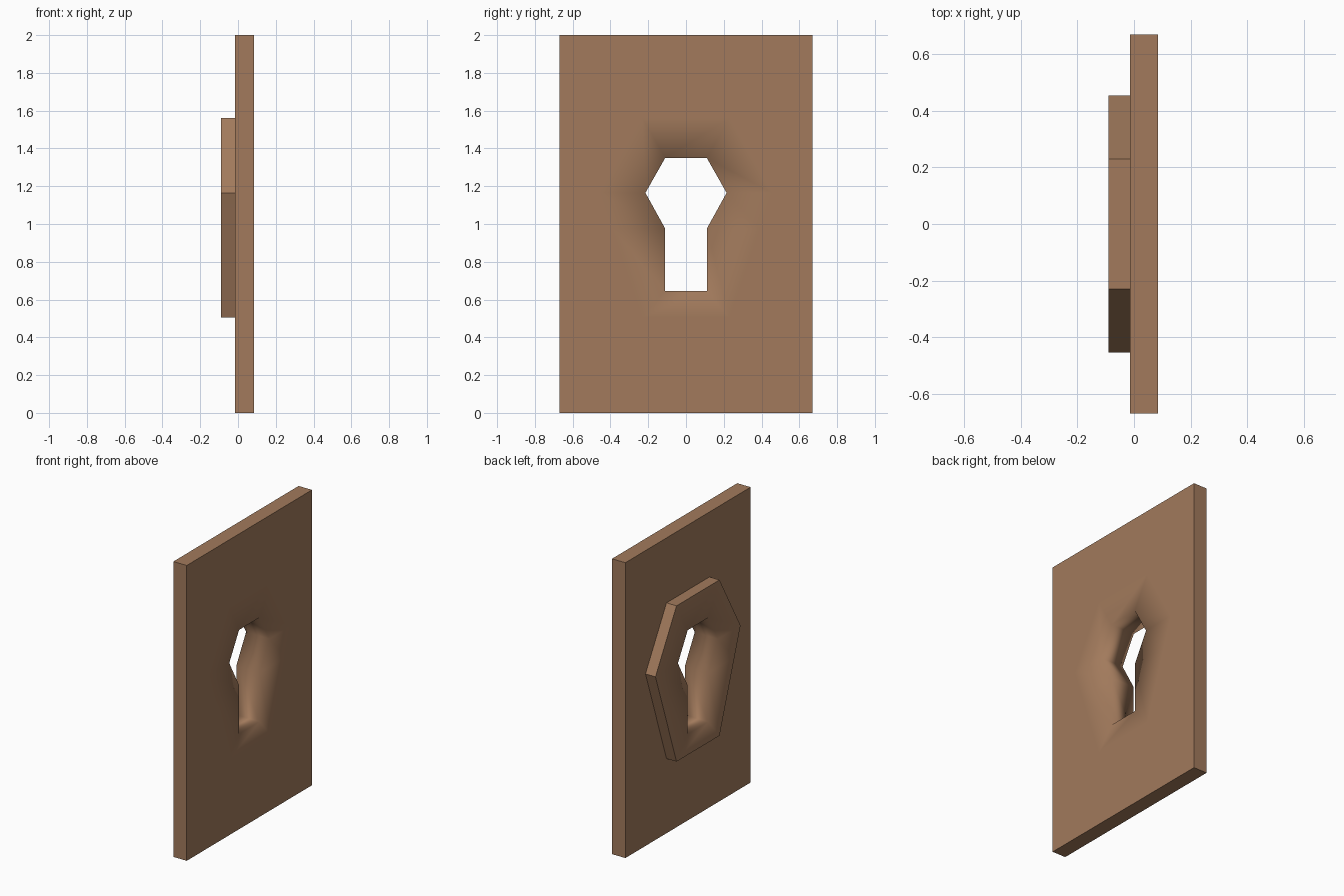
import bpy
import bmesh

if "Cube" in bpy.data.objects:
    bpy.data.objects.remove(bpy.data.objects["Cube"])

wood = bpy.data.materials.new("warm_brown_wood")
wood.use_nodes = True
colour = (0.36, 0.195, 0.107, 1)
wood.diffuse_color = colour
wood.node_tree.nodes["Principled BSDF"].inputs["Base Color"].default_value = colour


def mirrored(half):
    """Close a half outline of (y, z) points, listed top to bottom."""
    return half + [(-y, z) for y, z in reversed(half)]


# Outlines of the keyhole, the raised plate around it and the board
keyhole = mirrored([(0.11, 1.35), (0.215, 1.165), (0.11, 0.975), (0.11, 0.645)])
plate = mirrored([(0.23, 1.56), (0.455, 1.165), (0.39, 0.975), (0.23, 0.505)])
board = mirrored([(0.67, 2), (0.67, 1.165), (0.67, 0.975), (0.67, 0)])

# Depths along x
FACE, BACK, RAISED = 0.085, -0.015, -0.09

# Loft around the section: keyhole rim, face, board edge, back, raised plate
section = [(keyhole, FACE), (plate, FACE), (board, FACE), (board, BACK),
           (plate, BACK), (plate, RAISED), (keyhole, RAISED)]
bm = bmesh.new()
rings = [[bm.verts.new((x, y, z)) for y, z in outline] for outline, x in section]
for i, ring in enumerate(rings):
    following = rings[(i + 1) % len(rings)]
    for j in range(len(ring)):
        k = (j + 1) % len(ring)
        bm.faces.new((ring[j], ring[k], following[k], following[j]))
bmesh.ops.recalc_face_normals(bm, faces=bm.faces)

# The keyhole rim flows softly into the faces; all outer corners stay crisp
rim = set(rings[0] + rings[-1])
for face in bm.faces:
    face.smooth = True
for edge in bm.edges:
    soft = edge.verts[0] in rim or edge.verts[1] in rim
    edge.smooth = soft or edge.calc_face_angle(0) < 0.1

mesh = bpy.data.meshes.new("keyhole_panel")
bm.to_mesh(mesh)
bm.free()
mesh.materials.append(wood)
panel = bpy.data.objects.new("keyhole_panel", mesh)
bpy.context.collection.objects.link(panel)
